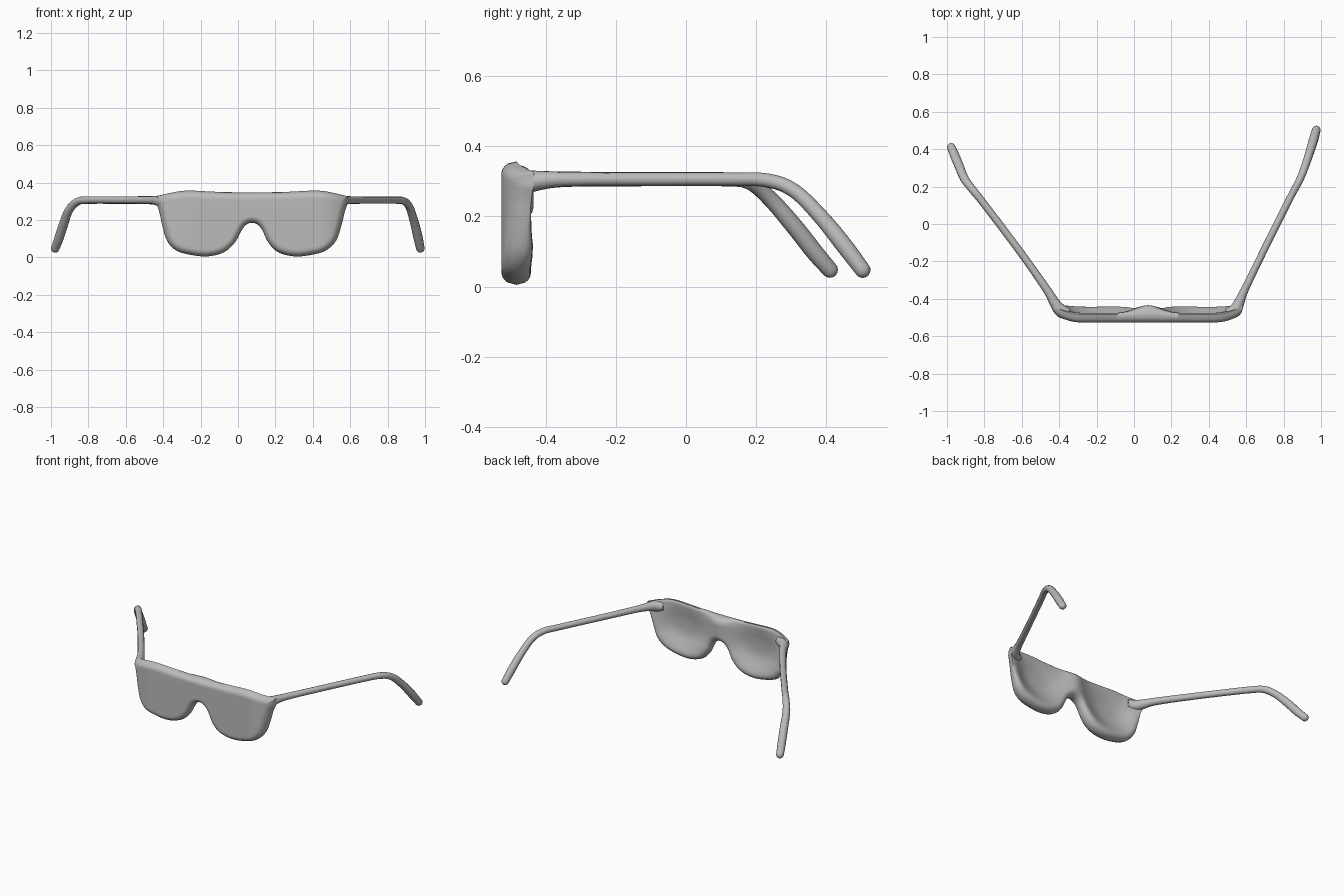
import bpy, bmesh, math
from mathutils import Vector

if "Cube" in bpy.data.objects:
    bpy.data.objects.remove(bpy.data.objects["Cube"])

grey = bpy.data.materials.new("grey")
grey.diffuse_color = (0.5, 0.5, 0.5, 1)
grey.use_nodes = True
grey.node_tree.nodes["Principled BSDF"].inputs["Base Color"].default_value = grey.diffuse_color


def spline(pts, n):
    """Catmull-Rom curve through pts with n steps per span."""
    p = [Vector(q) for q in pts]
    p = [2 * p[0] - p[1]] + p + [2 * p[-1] - p[-2]]
    out = []
    for a, b, c, d in zip(p, p[1:], p[2:], p[3:]):
        for i in range(n):
            t = i / n
            out.append(0.5 * (2 * b + (c - a) * t + (2 * a - 5 * b + 4 * c - d) * t * t
                              + (3 * b - a - 3 * c + d) * t ** 3))
    return out + [p[-2]]


def finish(ob):
    ob.data.materials.append(grey)
    bpy.ops.object.select_all(action='DESELECT')
    ob.select_set(True)
    bpy.context.view_layer.objects.active = ob
    bpy.ops.object.shade_smooth_by_angle(angle=math.radians(60))


# Lens front: outline in x and z, lower edge and upper edge from left to right
MID = 0.075
lower = spline([(-0.435, 0.285), (-0.42, 0.24), (-0.405, 0.17), (-0.38, 0.09), (-0.335, 0.04),
                (-0.27, 0.017), (-0.17, 0.005), (-0.08, 0.025), (-0.02, 0.075), (0.02, 0.145),
                (0.045, 0.175), (0.075, 0.185), (0.105, 0.175), (0.13, 0.145), (0.165, 0.075),
                (0.22, 0.025), (0.31, 0.005), (0.41, 0.017), (0.475, 0.04), (0.525, 0.09),
                (0.553, 0.17), (0.57, 0.24), (0.585, 0.285)], 6)
upper = spline([(-0.435, 0.327), (-0.36, 0.345), (-0.27, 0.357), (-0.1, 0.35), (0.075, 0.347),
                (0.25, 0.35), (0.42, 0.357), (0.51, 0.345), (0.585, 0.327)], 12)
side = [Vector((x, 0.285 + 0.042 * i / 6)) for x in (-0.435, 0.585) for i in range(7)]
outline = lower + upper + side


def top_at(x):
    for a, b in zip(upper, upper[1:]):
        if x <= b.x:
            return a.y + (b.y - a.y) * (x - a.x) / (b.x - a.x)
    return upper[-1].y


def edge_distance(p):
    best = 9.0
    for chain in (lower, upper, side[:7], side[7:]):
        for a, b in zip(chain, chain[1:]):
            t = max(0, min(1, (p - a).dot(b - a) / (b - a).length_squared))
            best = min(best, (p - a - (b - a) * t).length)
    return best


def rounding(d, r):
    return math.sqrt(max(0, 1 - (1 - min(d / r, 1)) ** 2))


def depths(p):
    """Front and back y at a point: wrapped ends, rounded rim, hollow lens backs."""
    d = edge_distance(p)
    dx = abs(p.x - MID)
    wrap = 2.2 * max(0, dx - 0.36) ** 2
    mid = -0.483 + wrap
    front = -0.526 + wrap
    back = -0.434 - 0.035 * max(0, min(1, (p.y - 0.12) / 0.2))
    back += 0.035 * math.exp(-(dx / 0.08) ** 2) * max(0, min(1, (p.y - 0.12) / 0.2))
    q = ((dx - 0.265) / 0.16) ** 2 + ((p.y - 0.205) / 0.13) ** 2
    hollow = math.exp(-q ** 1.5)
    back += (-0.49 - back) * hollow
    back += wrap * 0.6
    back = max(back, front + 0.03)
    return (mid + (front - mid) * rounding(d, 0.035),
            mid + (back - mid) * rounding(d, 0.045))


ROWS = 28
bm = bmesh.new()
front_grid, back_grid = [], []
for c in lower:
    top = top_at(c.x)
    f, b = [], []
    for j in range(ROWS + 1):
        v = j / ROWS
        v = 0.5 * v + 0.5 * (0.5 - 0.5 * math.cos(math.pi * v))
        p = Vector((c.x, c.y + (top - c.y) * v))
        yf, yb = depths(p)
        f.append(bm.verts.new((p.x, yf, p.y)))
        b.append(bm.verts.new((p.x, yb, p.y)))
    front_grid.append(f)
    back_grid.append(b)
for g in (front_grid, back_grid):
    for a, b in zip(g, g[1:]):
        for j in range(ROWS):
            bm.faces.new((a[j], b[j], b[j + 1], a[j + 1]))
bmesh.ops.remove_doubles(bm, verts=bm.verts, dist=0.0002)
bmesh.ops.recalc_face_normals(bm, faces=bm.faces)
me = bpy.data.meshes.new("lens_front")
bm.to_mesh(me)
bm.free()
lens = bpy.data.objects.new("lens_front", me)
bpy.context.collection.objects.link(lens)
finish(lens)


# Temples: tubes of varying radius, each point is x, y, z, radius
def temple(name, pts):
    cu = bpy.data.curves.new(name, 'CURVE')
    cu.dimensions = '3D'
    cu.bevel_depth = 1.0
    cu.bevel_resolution = 4
    cu.use_fill_caps = True
    path = spline(pts, 6)
    # rounded tip
    end, step = path[-1], (path[-1] - path[-2]).to_3d().normalized()
    for k in (0.35, 0.65, 0.85, 0.96, 1.0):
        q = end.to_3d() + step * end.w * k
        path.append(Vector((*q, end.w * max(0.05, math.sqrt(1 - k * k)))))
    sp = cu.splines.new('POLY')
    sp.points.add(len(path) - 1)
    for pt, q in zip(sp.points, path):
        pt.co = (q.x, q.y, q.z, 1)
        pt.radius = q.w
    ob = bpy.data.objects.new(name, cu)
    bpy.context.collection.objects.link(ob)
    bpy.ops.object.select_all(action='DESELECT')
    ob.select_set(True)
    bpy.context.view_layer.objects.active = ob
    bpy.ops.object.convert(target='MESH')
    finish(bpy.context.view_layer.objects.active)


temple("right_temple", [(0.50, -0.482, 0.30, 0.03), (0.54, -0.462, 0.298, 0.035),
                        (0.562, -0.42, 0.302, 0.028), (0.595, -0.345, 0.306, 0.021),
                        (0.70, -0.13, 0.306, 0.019), (0.83, 0.13, 0.306, 0.019),
                        (0.885, 0.235, 0.302, 0.02), (0.915, 0.31, 0.272, 0.021),
                        (0.94, 0.385, 0.198, 0.023), (0.96, 0.45, 0.118, 0.025),
                        (0.975, 0.503, 0.048, 0.023)])
temple("left_temple", [(-0.35, -0.482, 0.30, 0.03), (-0.39, -0.464, 0.298, 0.035),
                       (-0.425, -0.42, 0.302, 0.028), (-0.47, -0.345, 0.306, 0.022),
                       (-0.615, -0.14, 0.306, 0.02), (-0.80, 0.105, 0.306, 0.02),
                       (-0.86, 0.18, 0.297, 0.021), (-0.905, 0.24, 0.25, 0.023),
                       (-0.935, 0.31, 0.17, 0.025), (-0.958, 0.365, 0.10, 0.025),
                       (-0.977, 0.41, 0.048, 0.023)])
